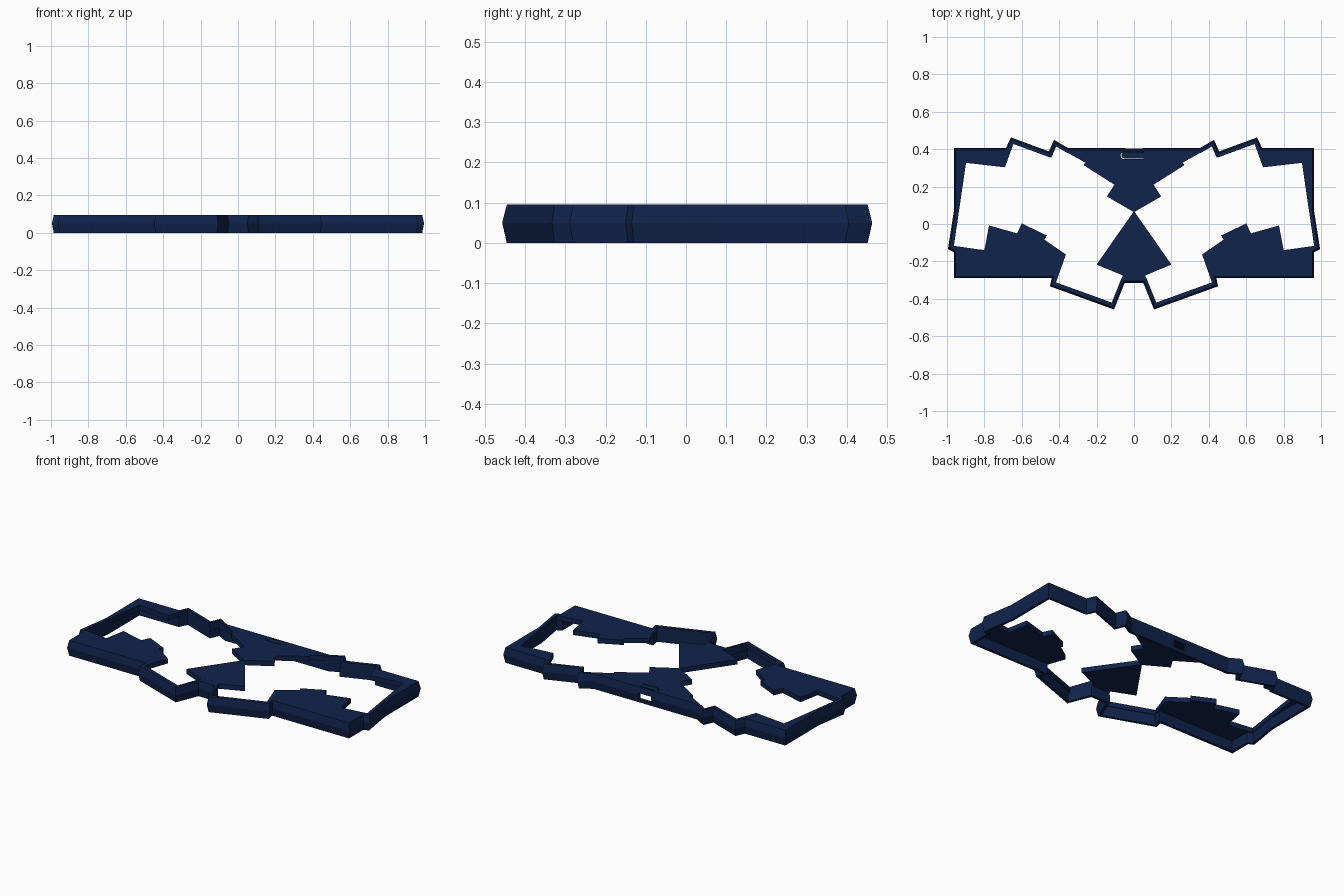
import bpy, bmesh, math
from mathutils import Vector

if "Cube" in bpy.data.objects:
    bpy.data.objects.remove(bpy.data.objects["Cube"])

HEIGHT = 0.095
PLATE = 0.03      # thickness of the top plate
WALL = 0.025

# Right half of the outer outline, from front centre round to back centre
HALF = [(0.05, -0.315), (0.107, -0.457), (0.45, -0.333), (0.44, -0.29), (0.963, -0.29),
        (0.963, -0.15), (0.995, -0.135), (0.963, 0.07), (0.963, 0.405), (0.685, 0.405),
        (0.658, 0.463), (0.455, 0.388), (0.428, 0.45), (0.35, 0.405)]
OUTLINE = HALF + [(-x, y) for x, y in reversed(HALF)]

# Right key opening, with stepped edges
KEYS = [(0.003, 0.065), (0.2, -0.217), (0.06, -0.275), (0.114, -0.422), (0.417, -0.312),
        (0.364, -0.163), (0.48, -0.083), (0.465, -0.062), (0.6, 0.003), (0.625, -0.05),
        (0.775, -0.008), (0.8, -0.14), (0.963, -0.117), (0.898, 0.327), (0.69, 0.303),
        (0.645, 0.428), (0.447, 0.355), (0.42, 0.417), (0.26, 0.328), (0.27, 0.315),
        (0.105, 0.21), (0.145, 0.147)]


def inset(points, d):
    """Move every side of a counter-clockwise polygon inwards by d."""
    result = []
    n = len(points)
    for i in range(n):
        p0, p, p1 = (Vector(points[k % n]) for k in (i - 1, i, i + 1))
        a, b = (p - p0).normalized(), (p1 - p).normalized()
        na, nb = Vector((-a.y, a.x)), Vector((-b.y, b.x))
        result.append(tuple(p + (na + nb) * (d / (1 + na.dot(nb)))))
    return result


def loft(name, rings):
    """Closed solid through (points, z) rings with equal point counts."""
    bm = bmesh.new()
    loops = [[bm.verts.new((x, y, z)) for x, y in pts] for pts, z in rings]
    for low, high in zip(loops, loops[1:]):
        for i in range(len(low)):
            j = (i + 1) % len(low)
            bm.faces.new((low[i], low[j], high[j], high[i]))
    bm.faces.new(list(reversed(loops[0])))
    bm.faces.new(loops[-1])
    bmesh.ops.recalc_face_normals(bm, faces=bm.faces)
    mesh = bpy.data.meshes.new(name)
    bm.to_mesh(mesh)
    bm.free()
    obj = bpy.data.objects.new(name, mesh)
    bpy.context.collection.objects.link(obj)
    return obj


def prism(name, points, z0, z1):
    return loft(name, [(points, z0), (points, z1)])


def cut(target, cutter):
    mod = target.modifiers.new("cut", 'BOOLEAN')
    mod.operation = 'DIFFERENCE'
    mod.solver = 'EXACT'
    mod.object = cutter
    cutter.hide_render = True
    bpy.context.view_layer.objects.active = target
    bpy.ops.object.modifier_apply(modifier=mod.name)
    bpy.data.objects.remove(cutter)


# Case body, widest slightly above mid height
case = loft("keyboard_case", [(inset(OUTLINE, 0.009), 0), (OUTLINE, 0.05),
                              (inset(OUTLINE, 0.009), HEIGHT)])

# Hollow underside
cut(case, prism("cavity", inset(OUTLINE, WALL), -0.05, HEIGHT - PLATE))

# Key openings, mirrored left and right
for side in (1, -1):
    cut(case, prism("key_opening", [(side * x, y) for x, y in KEYS], 0.05, 0.15))

# Cable port in the back wall
cut(case, prism("cable_port", [(-0.045, 0.36), (0.045, 0.36), (0.045, 0.45), (-0.045, 0.45)],
                0.02, 0.06))

# Thin U-shaped slit that frees a flexible button
def u_path(r):
    arc = [(-0.052 - r * math.sin(t), 0.367 + r * math.cos(t))
           for t in (k * math.pi / 8 for k in range(9))]
    return [(0.05, 0.367 + r)] + arc + [(0.05, 0.367 - r)]

cut(case, prism("button_slit", u_path(0.0195) + u_path(0.0155)[::-1], 0.05, 0.15))

# Colour
navy = bpy.data.materials.new("dark_navy")
navy.diffuse_color = (0.005, 0.017, 0.072, 1)
navy.use_nodes = True
navy.node_tree.nodes["Principled BSDF"].inputs["Base Color"].default_value = navy.diffuse_color
case.data.materials.clear()
case.data.materials.append(navy)
for poly in case.data.polygons:
    poly.material_index = 0
    poly.use_smooth = False
